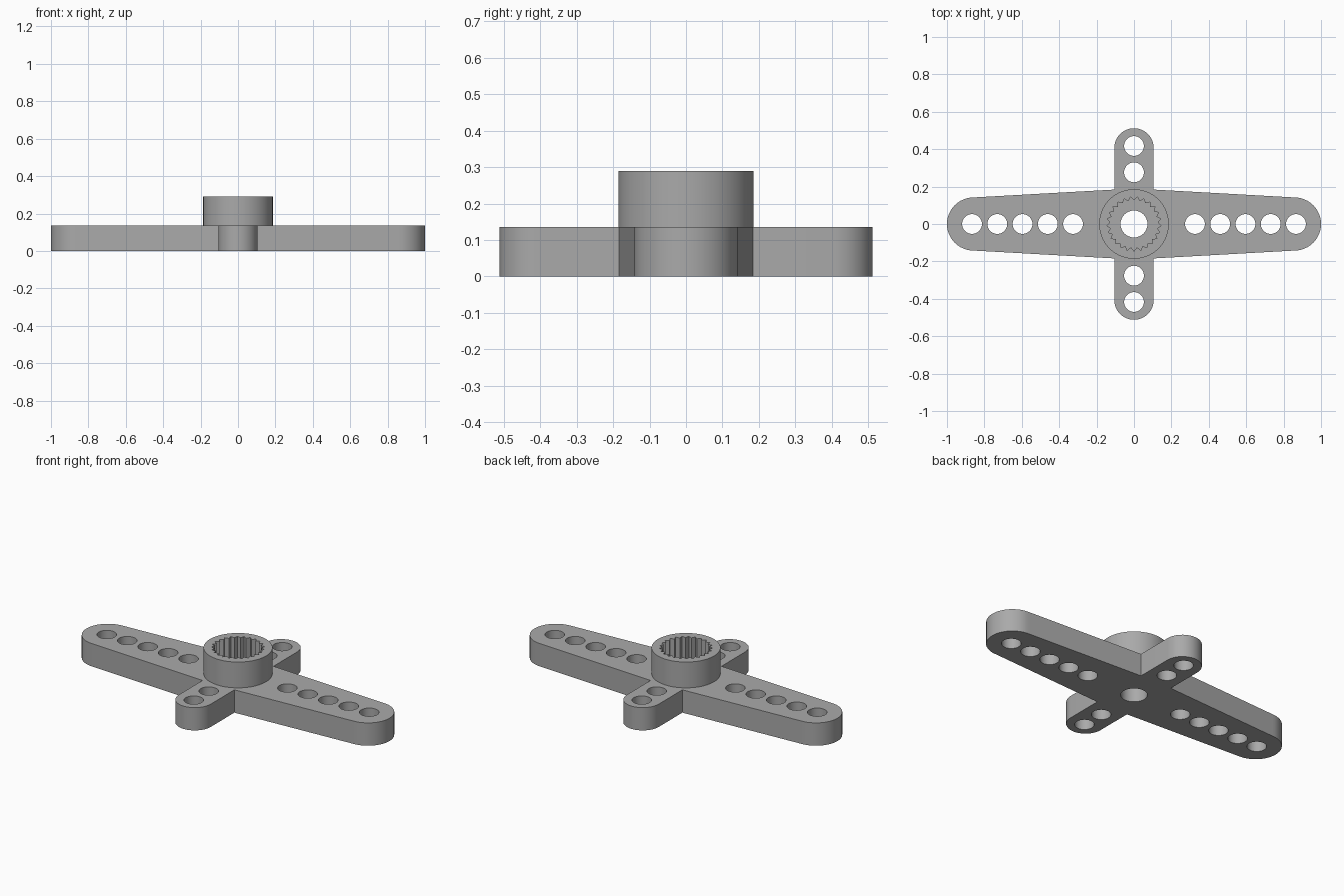
import bpy, bmesh
from math import sin, cos, pi, radians

default = bpy.data.objects.get("Cube")
if default:
    bpy.data.objects.remove(default, do_unlink=True)

PLATE_TOP, HUB_TOP = 0.136, 0.29
ARM_END, ARM_R = 0.858, 0.142
SIDE_END, SIDE_R = 0.407, 0.105
WAIST, HUB_R = 0.184, 0.186
HOLE_R, BORE_R = 0.053, 0.072
TEETH, ROOT_R, TIP_R = 25, 0.145, 0.126

grey = bpy.data.materials.new("grey plastic")
grey.use_nodes = True
grey.diffuse_color = (0.4, 0.4, 0.4, 1)
grey.node_tree.nodes["Principled BSDF"].inputs["Base Color"].default_value = (0.4, 0.4, 0.4, 1)


def arc(cx, cy, r, start, end, steps=24):
    angles = [radians(start + (end - start) * i / steps) for i in range(steps + 1)]
    return [(cx + r * cos(a), cy + r * sin(a)) for a in angles]


def circle(cx, cy, r, steps=48):
    return arc(cx, cy, r, 0, 360, steps)[:-1]


def prism(name, outline, z0, z1):
    """Extrude a flat outline between two heights."""
    bm = bmesh.new()
    base = bm.faces.new([bm.verts.new((x, y, z0)) for x, y in outline])
    top = bmesh.ops.extrude_face_region(bm, geom=[base])["geom"]
    moved = [v for v in top if isinstance(v, bmesh.types.BMVert)]
    bmesh.ops.translate(bm, verts=moved, vec=(0, 0, z1 - z0))
    bmesh.ops.recalc_face_normals(bm, faces=bm.faces)
    mesh = bpy.data.meshes.new(name)
    bm.to_mesh(mesh)
    bm.free()
    mesh.materials.append(grey)
    obj = bpy.data.objects.new(name, mesh)
    bpy.context.collection.objects.link(obj)
    return obj


def combine(target, tool, operation):
    """Apply a boolean and discard the tool object."""
    mod = target.modifiers.new("boolean", "BOOLEAN")
    mod.operation, mod.solver, mod.object = operation, "EXACT", tool
    bpy.context.view_layer.objects.active = target
    bpy.ops.object.modifier_apply(modifier=mod.name)
    bpy.data.objects.remove(tool, do_unlink=True)


# Cross-shaped plate: two long tapered arms and two short straight ones
outline = (arc(ARM_END, 0, ARM_R, -90, 90) + [(SIDE_R, WAIST)]
           + arc(0, SIDE_END, SIDE_R, 0, 180) + [(-SIDE_R, WAIST)]
           + arc(-ARM_END, 0, ARM_R, 90, 270) + [(-SIDE_R, -WAIST)]
           + arc(0, -SIDE_END, SIDE_R, 180, 360) + [(SIDE_R, -WAIST)])
horn = prism("cross_arm_horn", outline, 0, PLATE_TOP)

# Raised round hub
combine(horn, prism("hub", circle(0, 0, HUB_R, 96), PLATE_TOP - 0.02, HUB_TOP), "UNION")

# Toothed socket in the hub
teeth = []
for i in range(TEETH * 2):
    r = TIP_R if i % 2 else ROOT_R
    a = pi * i / TEETH - pi / 2
    teeth.append((r * cos(a), r * sin(a)))
combine(horn, prism("socket_cutter", teeth, PLATE_TOP - 0.006, HUB_TOP + 0.1), "DIFFERENCE")

# Centre bore and the rows of holes along the arms
holes = [(0, 0, BORE_R)]
for side in (-1, 1):
    holes += [(side * (0.326 + 0.135 * i), 0, HOLE_R) for i in range(5)]
    holes += [(0, side * y, HOLE_R) for y in (0.276, 0.417)]
for x, y, r in holes:
    combine(horn, prism("hole_cutter", circle(x, y, r), -0.1, HUB_TOP + 0.1), "DIFFERENCE")

# Smooth curved walls, sharp rims and teeth
bpy.ops.object.select_all(action="DESELECT")
horn.select_set(True)
bpy.context.view_layer.objects.active = horn
bpy.ops.object.shade_smooth_by_angle(angle=radians(30))
